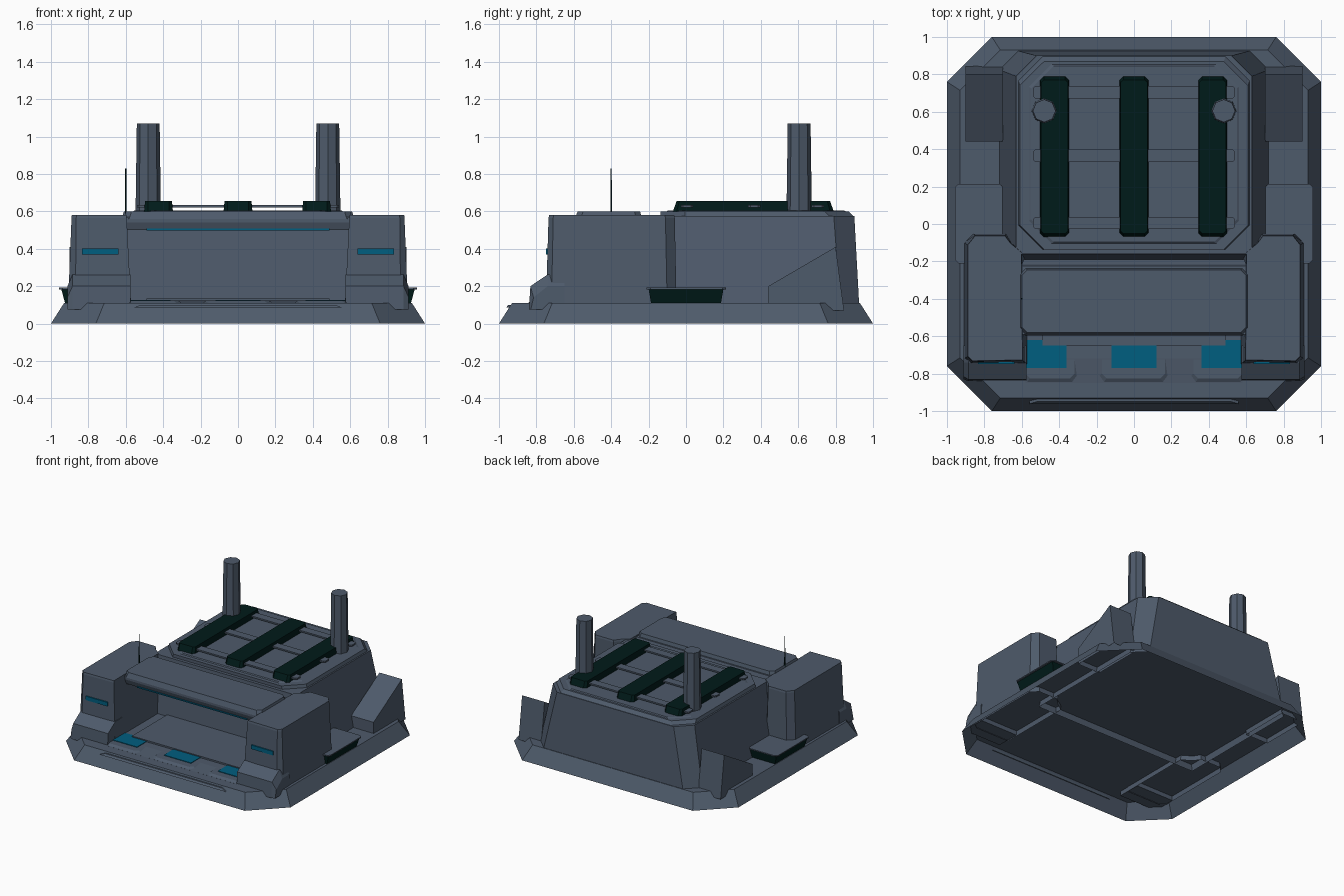
import bpy, bmesh, math

if "Cube" in bpy.data.objects:
    bpy.data.objects.remove(bpy.data.objects["Cube"])


def mat(name, col):
    m = bpy.data.materials.new(name)
    m.diffuse_color = (*col, 1)
    m.use_nodes = True
    m.node_tree.nodes["Principled BSDF"].inputs["Base Color"].default_value = m.diffuse_color
    return m


GREY = mat("slate grey", (0.076, 0.103, 0.146))
DARK = mat("dark green black", (0.0, 0.011, 0.01))
CYAN = mat("cyan glow", (0.0, 0.112, 0.215))


def octa(x0, x1, y0, y1, c):
    """Rectangle with corners cut by c (plain rectangle if c is 0)."""
    if c == 0:
        return [(x0, y0), (x1, y0), (x1, y1), (x0, y1)]
    return [(x0 + c, y0), (x1 - c, y0), (x1, y0 + c), (x1, y1 - c),
            (x1 - c, y1), (x0 + c, y1), (x0, y1 - c), (x0, y0 + c)]


def back_cut(x, y0, y1, c):
    """Rectangle with only the two rear corners cut."""
    return [(-x, y0), (x, y0), (x, y1 - c), (x - c, y1), (c - x, y1), (-x, y1 - c)]


def loft(name, rings, m, bottom=True, sides=(1,), axis="z"):
    """Skin a stack of (level, outline) rings; sides=(1,-1) mirrors in x."""
    for s in sides:
        bm = bmesh.new()
        loops = []
        for h, pts in rings:
            if axis == "z":
                loops.append([bm.verts.new((s * a, b, h)) for a, b in pts])
            else:
                loops.append([bm.verts.new((s * h, a, b)) for a, b in pts])
        n = len(loops[0])
        for lo, hi in zip(loops, loops[1:]):
            for i in range(n):
                j = (i + 1) % n
                bm.faces.new((lo[i], lo[j], hi[j], hi[i]))
        bm.faces.new(loops[0][::-1])
        bm.faces.new(loops[-1])
        bmesh.ops.recalc_face_normals(bm, faces=bm.faces)
        if not bottom:  # open shell: drop the lowest flat face
            low = min(bm.faces, key=lambda f: f.calc_center_median().z)
            bmesh.ops.delete(bm, geom=[low], context="FACES_ONLY")
        me = bpy.data.meshes.new(name)
        bm.to_mesh(me)
        bm.free()
        me.materials.append(m)
        ob = bpy.data.objects.new(name, me)
        bpy.context.collection.objects.link(ob)


def box(name, x0, x1, y0, y1, z0, z1, m, c=0, sides=(1,)):
    o = octa(x0, x1, y0, y1, c)
    loft(name, [(z0, o), (z1, o)], m, sides=sides)


def ngon(x, y, r, n):
    return [(x + r * math.cos(2 * math.pi * i / n),
             y + r * math.sin(2 * math.pi * i / n)) for i in range(n)]


BOTH = (1, -1)

# Foundation: sloped octagonal skirt, open underneath
loft("foundation", [(0, octa(-1, 1, -1, 1, .24)),
                    (.11, octa(-.93, .93, -.93, .93, .215))], GREY, bottom=False)
# Ridge on the front slope
loft("front_ridge", [(.085, octa(-.56, .56, -.962, -.94, 0)),
                     (.1, octa(-.52, .52, -.95, -.935, 0))], GREY)

# Main hall with cut rear corners, and roof; the shell shows below the deck
loft("main_hall", [(.06, back_cut(.73, -.21, .928, .1)),
                   (.575, back_cut(.63, -.16, .9, .11))], GREY, bottom=False)
loft("roof_edge", [(.57, octa(-.62, .62, -.135, .9, .13)),
                   (.6, octa(-.61, .61, -.135, .87, .13))], GREY)
loft("roof_panel", [(.595, octa(-.57, .57, -.11, .86, .12)),
                    (.606, octa(-.55, .55, -.095, .845, .12))], GREY)

# Roof vents and the thin rails across them
for x in (-.425, 0, .42):
    loft("roof_vent", [(.6, octa(x - .077, x + .077, -.07, .79, .02)),
                       (.655, octa(x - .072, x + .072, -.05, .77, .015))], DARK)
for y in (.005, .365, .705):
    box("roof_rail", -.54, .54, y - .033, y + .033, .622, .634, GREY, .012)

# Chimneys
loft("chimney", [(.58, ngon(.48, .605, .068, 8)),
                 (1.07, ngon(.48, .605, .061, 8))], GREY, sides=BOTH)

# Rear buttresses, wedge profile
wedge = [(.44, .07), (.44, .2), (.8, .41), (.845, .07)]
loft("rear_buttress", [(.7, wedge), (.9, wedge)], GREY, False, BOTH, "x")

# Side vents with cover plates
loft("side_vent", [(.1101, octa(.7, .925, -.187, .187, 0)),
                   (.185, octa(.7, .945, -.2, .2, 0))], DARK, sides=BOTH)
box("side_vent_cover", .7, .958, -.21, .215, .183, .192, GREY, .02, BOTH)

# Front towers flanking the bay
tower_top = [(.595, -.73), (.865, -.735), (.89, -.71), (.89, -.11),
             (.85, -.06), (.69, -.06), (.66, -.1), (.6, -.15)]
tower_bot = [(.57, -.75), (.87, -.75), (.91, -.72), (.91, -.1),
             (.86, -.05), (.68, -.05), (.65, -.1), (.57, -.15)]
loft("front_tower", [(.07, tower_bot), (.565, tower_top),
                     (.58, [(x * .99 + .0075, y * .99 - .004) for x, y in tower_top])],
     GREY, False, BOTH)
foot = [(-.84, .075), (-.832, .2), (-.74, .262), (-.65, .262), (-.65, .075)]
foot_out = [(-.83, .075), (-.815, .14), (-.74, .2), (-.65, .2), (-.65, .075)]
loft("tower_foot", [(.575, foot), (.885, foot), (.912, foot_out)],
     GREY, sides=BOTH, axis="x")
box("tower_light", .64, .835, -.749, -.72, .37, .402, CYAN, sides=BOTH)

# Canopy over the bay
loft("canopy", [(.5, octa(-.59, .59, -.575, -.19, 0)),
                (.54, octa(-.6, .6, -.59, -.215, 0)),
                (.57, octa(-.6, .6, -.59, -.225, 0))], GREY)
loft("canopy_top", [(.56, octa(-.612, .612, -.595, -.235, .03)),
                    (.598, octa(-.6, .6, -.58, -.245, .03))], GREY)
box("bay_light_strip", -.49, .49, -.586, -.57, .499, .508, CYAN)

# Bay floor with ramped front edge, landing pads and glowing panels
ramp = [(-.85, .1101), (-.85, .1105), (-.72, .1225), (-.15, .1225), (-.15, .1101)]
loft("bay_floor", [(-.58, ramp), (.58, ramp)], GREY, axis="x")
box("bay_step", -.49, .49, -.65, -.15, .112, .135, GREY)
for a, b in ((-.6, -.3), (-.19, .185), (.3, .6)):
    loft("bay_pad", [(.1105, octa(a, b, -.845, -.66, .03)),
                     (.1222, octa(a + .018, b - .018, -.825, -.66, .025))], GREY)
box("bay_panel_middle", -.12, .12, -.77, -.64, .12, .127, CYAN)
box("bay_panel_side", .36, .58, -.77, -.62, .12, .127, CYAN, sides=BOTH)

# Antenna
loft("antenna", [(.57, ngon(-.6, -.4, .005, 6)),
                 (.83, ngon(-.6, -.4, .003, 6))], DARK)
